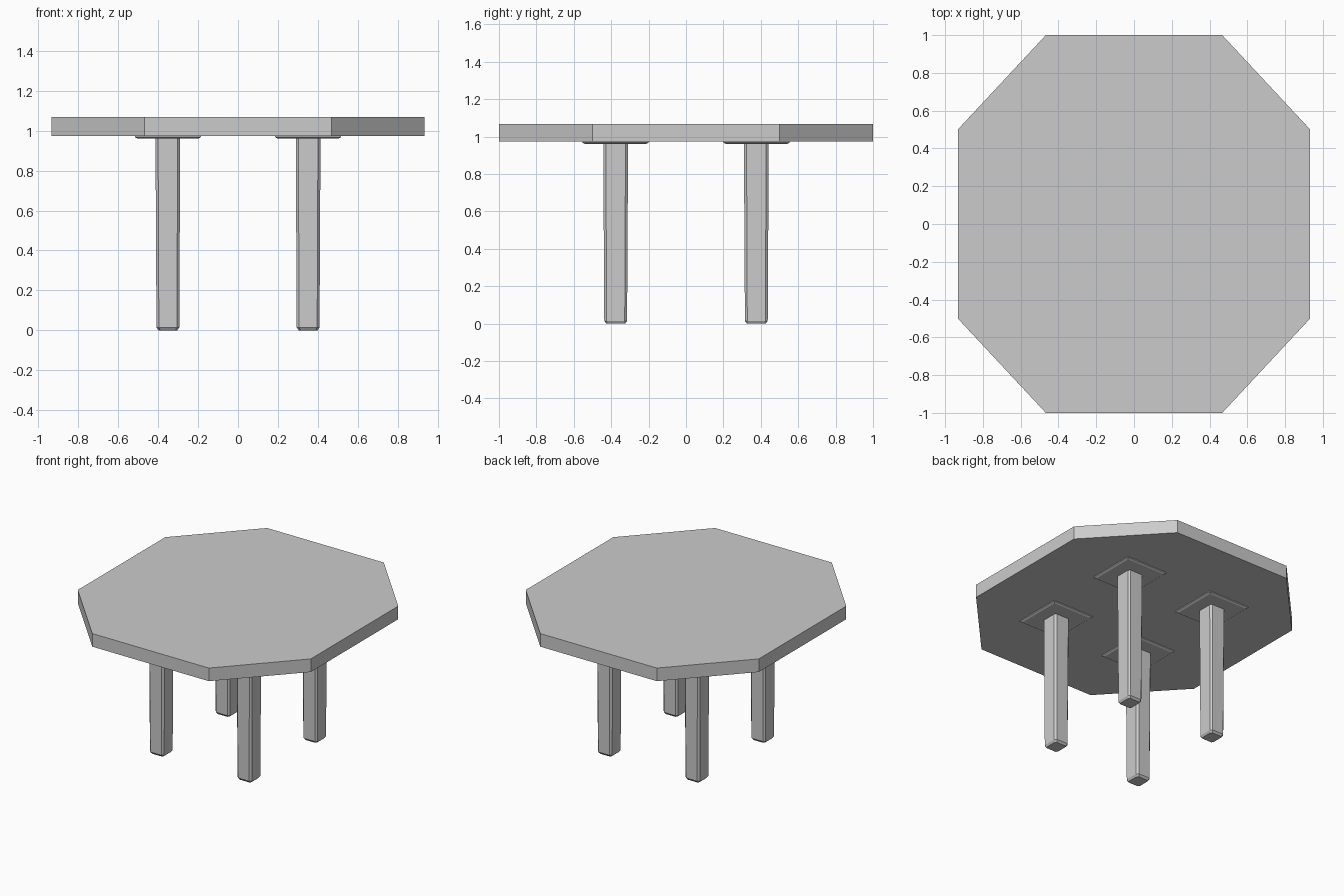
import bpy, bmesh

if "Cube" in bpy.data.objects:
    bpy.data.objects.remove(bpy.data.objects["Cube"])

STRETCH = 1.071  # the table is slightly longer in y than in x


def loft(name, rings):
    """Closed solid through a stack of equal-sized point rings."""
    bm = bmesh.new()
    loops = [[bm.verts.new(p) for p in ring] for ring in rings]
    n = len(loops[0])
    for a, b in zip(loops, loops[1:]):
        for i in range(n):
            j = (i + 1) % n
            bm.faces.new((a[i], a[j], b[j], b[i]))
    bm.faces.new(loops[0][::-1])
    bm.faces.new(loops[-1])
    bmesh.ops.recalc_face_normals(bm, faces=bm.faces)
    mesh = bpy.data.meshes.new(name)
    bm.to_mesh(mesh)
    bm.free()
    obj = bpy.data.objects.new(name, mesh)
    bpy.context.collection.objects.link(obj)
    return obj


def square(cx, cy, h, z):
    return [(cx + sx * h, cy + sy * h * STRETCH, z)
            for sx, sy in ((-1, -1), (1, -1), (1, 1), (-1, 1))]


def cut_square(cx, cy, h, c, z):
    k = h - c
    pts = ((k, -h), (h, -k), (h, k), (k, h), (-k, h), (-h, k), (-h, -k), (-k, -h))
    return [(cx + x, cy + y * STRETCH, z) for x, y in pts]


# Octagonal top
outline = ((0.467, -1), (0.933, -0.5), (0.933, 0.5), (0.467, 1),
           (-0.467, 1), (-0.933, 0.5), (-0.933, -0.5), (-0.467, -1))
loft("table_top", [[(x, y, z) for x, y in outline] for z in (0.973, 1.068)])

# Four tapered legs with chamfered edges, each under a thin mounting plate
for sx, side in ((-1, "left"), (1, "right")):
    for sy, end in ((-1, "front"), (1, "back")):
        cx, cy = sx * 0.351, sy * 0.376
        loft(f"{end}_{side}_leg", [
            cut_square(cx, cy, 0.047, 0.010, 0.0),
            cut_square(cx, cy, 0.057, 0.012, 0.015),
            cut_square(cx, cy, 0.062, 0.013, 0.968),
        ])
        loft(f"{end}_{side}_mounting_plate", [
            square(cx, cy, 0.152, 0.960),
            square(cx, cy, 0.165, 0.967),
            square(cx, cy, 0.165, 0.978),
        ])
